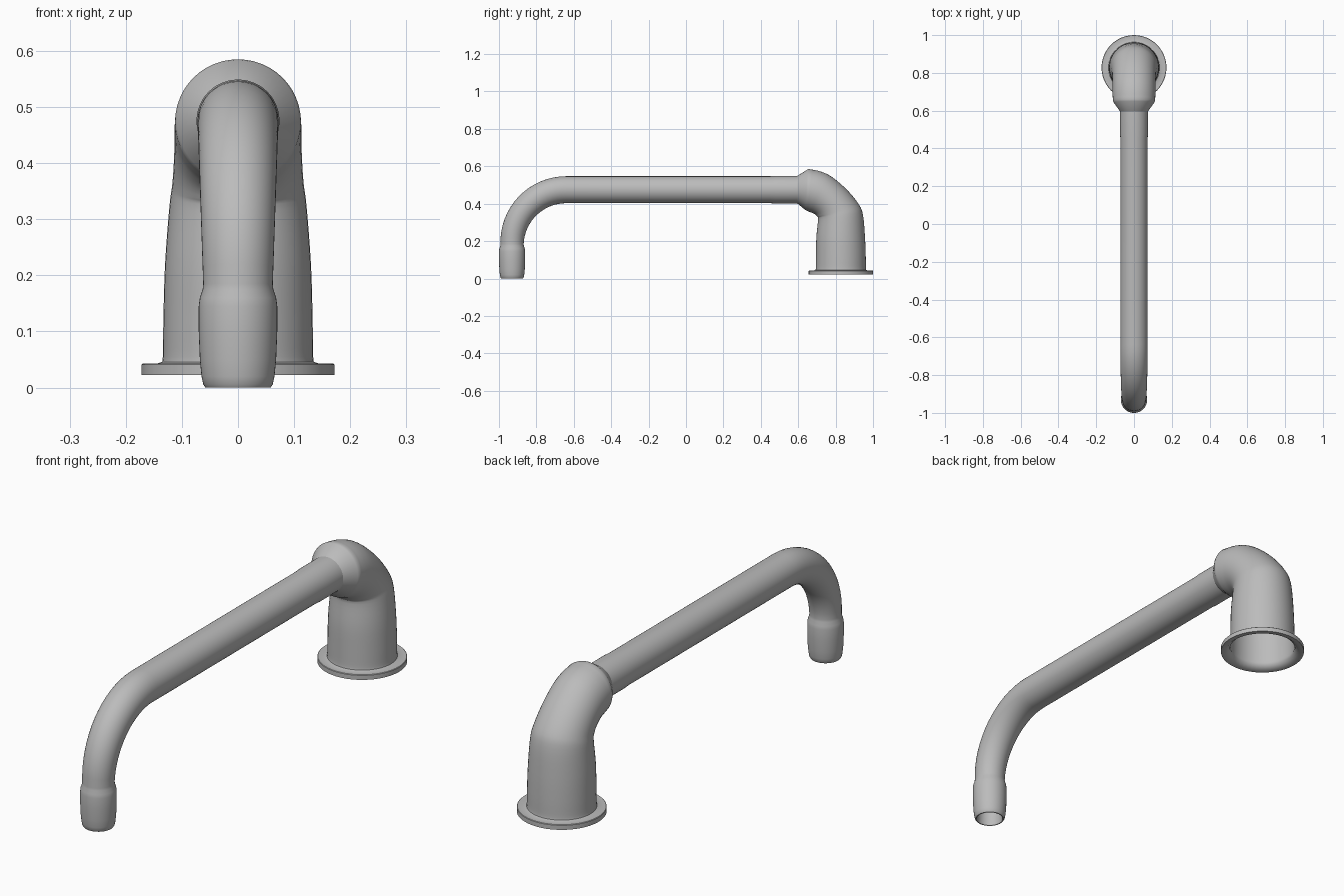
import bpy
import bmesh
from math import sin, cos, pi, radians
from mathutils import Vector

cube = bpy.data.objects.get("Cube")
if cube:
    bpy.data.objects.remove(cube, do_unlink=True)

metal = bpy.data.materials.new("brushed_grey")
metal.use_nodes = True
GREY = (0.5, 0.5, 0.5, 1)
metal.diffuse_color = GREY
metal.node_tree.nodes["Principled BSDF"].inputs["Base Color"].default_value = GREY

SIDES = 48


def flat_ring(y, z, r, outer=1):
    """Horizontal ring; outer is the y direction of the outside of the bend."""
    return (y + outer * r, z, y - outer * r, z, r)


def upright_ring(y, z, r):
    return (y, z + r, y, z - r, r)


def smooth_rings(rings, steps=4):
    """Insert rings along a Catmull-Rom curve."""
    pts = [Vector(r) for r in rings]
    pts = [pts[0] * 2 - pts[1]] + pts + [pts[-1] * 2 - pts[-2]]
    out = []
    for a, b, c, d in zip(pts, pts[1:], pts[2:], pts[3:]):
        for i in range(steps):
            t = i / steps
            out.append((b * 2 + (c - a) * t + (a * 2 - b * 5 + c * 4 - d) * t**2
                        + (b * 3 - a - c * 3 + d) * t**3) / 2)
    return out + [pts[-2]]


def loft(name, rings):
    """Skin rings given as outer y, z, inner y, z and half width."""
    bm = bmesh.new()
    loops = []
    for y0, z0, y1, z1, w in rings:
        outer, inner = Vector((0, y0, z0)), Vector((0, y1, z1))
        mid, arm = (outer + inner) / 2, (outer - inner) / 2
        loops.append([bm.verts.new(mid + arm * cos(a) + Vector((w * sin(a), 0, 0)))
                      for a in (2 * pi * i / SIDES for i in range(SIDES))])
    for lo, hi in zip(loops, loops[1:]):
        for i in range(SIDES):
            j = (i + 1) % SIDES
            bm.faces.new((lo[i], lo[j], hi[j], hi[i]))
    # Face the longest, outermost skin outward
    bmesh.ops.recalc_face_normals(bm, faces=bm.faces)
    bm.normal_update()
    far = max(bm.faces, key=lambda f: f.calc_center_median().x)
    if far.normal.x < 0:
        bmesh.ops.reverse_faces(bm, faces=bm.faces)
    mesh = bpy.data.meshes.new(name)
    bm.to_mesh(mesh)
    bm.free()
    mesh.materials.append(metal)
    obj = bpy.data.objects.new(name, mesh)
    bpy.context.collection.objects.link(obj)
    bpy.ops.object.select_all(action="DESELECT")
    obj.select_set(True)
    bpy.context.view_layer.objects.active = obj
    bpy.ops.object.shade_smooth_by_angle(angle=radians(40))
    return obj


# Spout: hollow nozzle, quarter bend and long straight tube
NOZZLE_Y, BASE_Y, TUBE_Z = -0.93, 0.828, 0.475
nozzle = [(0.18, 0.048), (0.006, 0.052), (0, 0.054), (0, 0.058), (0.006, 0.062),
          (0.02, 0.065), (0.05, 0.068), (0.1, 0.07), (0.145, 0.07),
          (0.16, 0.068), (0.175, 0.063)]
spout = [flat_ring(NOZZLE_Y, z, r, -1) for z, r in nozzle]
BEND, BEND_Z = 0.29, 0.185
for i in range(17):
    a = pi / 2 * i / 16
    r = 0.062 + 0.01 * sin(a)
    cy, cz = NOZZLE_Y + BEND, BEND_Z
    spout.append((cy - (BEND + r) * cos(a), cz + (BEND + r) * sin(a),
                  cy - (BEND - r) * cos(a), cz + (BEND - r) * sin(a), r))
spout += [upright_ring(y, TUBE_Z, r)
          for y, r in ((0.45, 0.072), (0.48, 0.074), (0.66, 0.074))]
loft("spout", spout)

# Body: tapered column, elbow and conical collar
column = [flat_ring(BASE_Y - dy, z, r) for dy, z, r in
          ((0, 0.04, 0.137), (0, 0.055, 0.134), (0, 0.12, 0.133), (0.001, 0.22, 0.13))]
elbow = [
    (0.947, 0.335, 0.706, 0.315, 0.122),
    (0.925, 0.395, 0.701, 0.331, 0.117),
    (0.86, 0.475, 0.692, 0.342, 0.114),
    (0.78, 0.543, 0.677, 0.350, 0.113),
    (0.72, 0.572, 0.661, 0.356, 0.113),
    (0.66, 0.585, 0.645, 0.363, 0.112),
]
collar = [(0.65, 0.583, 0.638, 0.366, 0.108),
          upright_ring(0.6, TUBE_Z, 0.077), upright_ring(0.594, TUBE_Z, 0.073)]
loft("body", smooth_rings(column + elbow) + collar)

# Base flange: thin rim with a hollow underside
rim = [(0.045, 0.133), (0.036, 0.135), (0.022, 0.152), (0.022, 0.172),
       (0.041, 0.172), (0.043, 0.17), (0.041, 0.15), (0.046, 0.135)]
loft("base_flange", [flat_ring(BASE_Y, z, r) for z, r in rim])
